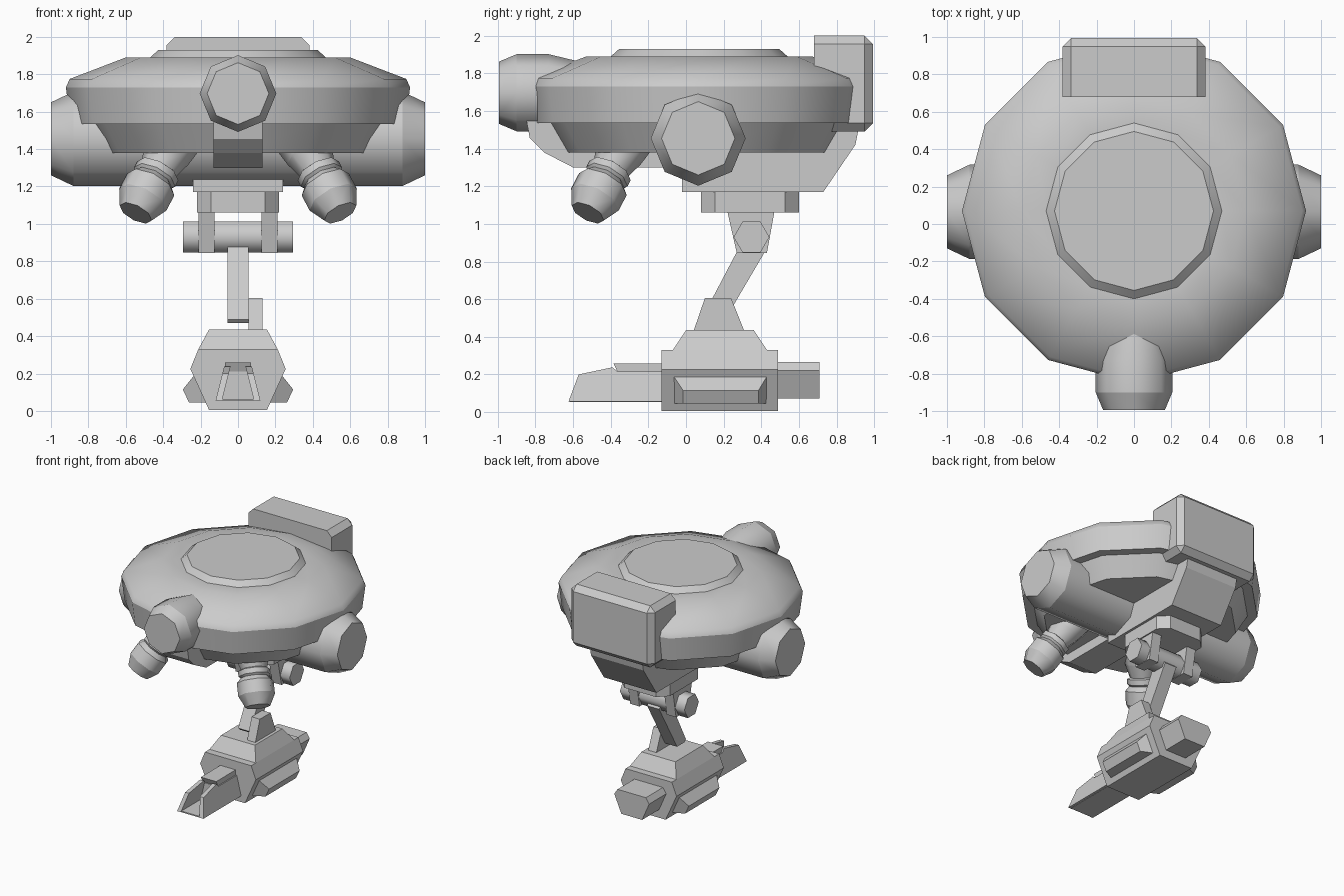
import bpy, bmesh, math
from mathutils import Vector, Matrix

if "Cube" in bpy.data.objects:
    bpy.data.objects.remove(bpy.data.objects["Cube"], do_unlink=True)

grey = bpy.data.materials.new("hull_grey")
grey.use_nodes = True
grey.diffuse_color = (0.6, 0.6, 0.6, 1)
grey.node_tree.nodes["Principled BSDF"].inputs["Base Color"].default_value = (0.6, 0.6, 0.6, 1)


def finish(name, bm):
    bmesh.ops.recalc_face_normals(bm, faces=bm.faces)
    mesh = bpy.data.meshes.new(name)
    bm.to_mesh(mesh)
    bm.free()
    mesh.materials.append(grey)
    obj = bpy.data.objects.new(name, mesh)
    bpy.context.collection.objects.link(obj)
    return obj


def loft(name, a, b):
    """Solid between two matching rings of points."""
    bm = bmesh.new()
    va = [bm.verts.new(p) for p in a]
    vb = [bm.verts.new(p) for p in b]
    n = len(va)
    bm.faces.new(va)
    bm.faces.new(vb[::-1])
    for i in range(n):
        j = (i + 1) % n
        bm.faces.new((va[i], vb[i], vb[j], va[j]))
    return finish(name, bm)


def slab_x(name, profile, x0, x1):
    """Side profile (y, z) extruded across x."""
    return loft(name, [(x0, y, z) for y, z in profile], [(x1, y, z) for y, z in profile])


def slab_y(name, profile, y0, y1):
    """Front profile (x, z) extruded along y."""
    return loft(name, [(x, y0, z) for x, z in profile], [(x, y1, z) for x, z in profile])


def lathe(name, rings, sides, origin, direction, soft=()):
    """Rings of (radius, distance) along an axis; rings in soft stay smooth."""
    turn = Vector(direction).to_track_quat('Z', 'Y').to_matrix().to_4x4()
    place = Matrix.Translation(origin) @ turn
    bm = bmesh.new()
    loops = []
    for r, h in rings:
        loops.append([bm.verts.new(place @ Vector((r * math.cos(math.tau * i / sides),
                                                   r * math.sin(math.tau * i / sides), h)))
                      for i in range(sides)])
    for a, b in zip(loops, loops[1:]):
        for i in range(sides):
            j = (i + 1) % sides
            bm.faces.new((a[i], a[j], b[j], b[i])).smooth = True
    bm.faces.new(loops[0])
    bm.faces.new(loops[-1])
    for k, ring in enumerate(loops):
        if k not in soft:
            for i in range(sides):
                bm.edges.get((ring[i], ring[(i + 1) % sides])).smooth = False
    return finish(name, bm)


def mirrored(points):
    """Right half of a front profile, bottom to top, completed on the left."""
    return points + [(-x, z) for x, z in reversed(points)]


# Saucer body
lathe("saucer_body",
      [(0.73, 1.38), (0.82, 1.535), (0.895, 1.535), (0.92, 1.73), (0.90, 1.775),
       (0.60, 1.89), (0.47, 1.89), (0.425, 1.93)],
      12, (0, 0.07, 0), (0, 0, 1), soft=(4, 5))

# Cross tube with a pod end on each side
lathe("cross_tube", [(0.195, -1.0), (0.252, -0.88), (0.252, 0.88), (0.195, 1.0)],
      8, (0, 0.065, 1.455), (1, 0, 0))

# Front eye barrel and the curved housing below it
lathe("front_barrel", [(0.165, 0.995), (0.205, 0.90), (0.205, 0.73), (0.14, 0.46)],
      8, (0, 0, 1.697), (0, -1, 0), soft=(2,))
slab_x("barrel_housing",
       [(-0.85, 1.56), (-0.83, 1.455), (-0.755, 1.38), (-0.6, 1.3), (0.0, 1.3), (0.0, 1.56)],
       -0.13, 0.13)

# Rear pack: every edge chamfered except those around its front face
bm = bmesh.new()
bmesh.ops.create_cube(bm, size=1, matrix=Matrix.Translation((0, 0.837, 1.745))
                      @ Matrix.Diagonal((0.764, 0.314, 0.51, 1)))
rear_edges = [e for e in bm.edges if max(v.co.y for v in e.verts) > 0.9]
bmesh.ops.bevel(bm, geom=rear_edges, offset=0.045, segments=1, affect='EDGES')
finish("rear_pack", bm)

# Belly block
slab_x("belly_block",
       [(-0.02, 1.17), (0.73, 1.17), (0.9, 1.42), (0.92, 1.52), (-0.02, 1.52)], -0.24, 0.24)

# Mount plate with cut corners
plate = [(0.22, 0.155), (0.22, 0.525), (0.145, 0.6), (-0.145, 0.6),
         (-0.22, 0.525), (-0.22, 0.155), (-0.145, 0.08), (0.145, 0.08)]
loft("mount_plate", [(x, y, 1.06) for x, y in plate], [(x, y, 1.172) for x, y in plate])

# Hinge pin, arm and lower lug
lathe("hinge_pin", [(0.095, -0.295), (0.095, 0.295)], 6, (0, 0.348, 0.93), (1, 0, 0))
slab_x("swing_arm",
       [(0.285, 0.88), (0.34, 0.97), (0.43, 0.87), (0.195, 0.47), (0.1, 0.47), (0.08, 0.49)],
       -0.055, 0.055)
slab_x("arm_lug", [(0.04, 0.43), (0.31, 0.43), (0.24, 0.605), (0.1, 0.605)], 0.055, 0.13)

# Lower gun body, top step and rear stub
slab_y("gun_body", mirrored([(0.155, 0.005), (0.255, 0.225), (0.212, 0.33)]), -0.13, 0.488)
loft("gun_top_step",
     [(-0.212, -0.07, 0.33), (0.212, -0.07, 0.33), (0.212, 0.43, 0.33), (-0.212, 0.43, 0.33)],
     [(-0.155, 0, 0.435), (0.155, 0, 0.435), (0.155, 0.36, 0.435), (-0.155, 0.36, 0.435)])
slab_y("gun_rear_stub", mirrored([(0.095, 0.072), (0.16, 0.22), (0.13, 0.265)]), 0.48, 0.71)

# Gun muzzle: floor, core and cap
slab_x("muzzle_floor", [(-0.62, 0.053), (-0.13, 0.053), (-0.13, 0.063), (-0.62, 0.063)],
       -0.1, 0.1)
slab_y("muzzle_core", mirrored([(0.088, 0.06), (0.05, 0.212)]), -0.37, -0.12)
slab_x("muzzle_cap", [(-0.36, 0.205), (-0.385, 0.258), (-0.12, 0.258), (-0.12, 0.205)],
       -0.07, 0.07)

prong = [(-0.13, 0.055), (-0.625, 0.055), (-0.57, 0.2), (-0.39, 0.238),
         (-0.365, 0.215), (-0.13, 0.215)]
for side, s in (("left", 1), ("right", -1)):
    # Hinge brackets
    slab_x(side + "_hinge_bracket",
           [(0.22, 1.065), (0.47, 1.065), (0.43, 0.845), (0.27, 0.845)], s * 0.125, s * 0.21)
    # Muzzle prongs leaning inward
    outer = [(s * (0.12 - 0.25 * (z - 0.055)), y, z) for y, z in prong]
    inner = [(x - s * 0.034, y, z) for x, y, z in outer]
    loft(side + "_muzzle_prong", outer, inner)
    # Tapered side cells on the gun body
    loft(side + "_gun_cell",
         [(s * 0.165, -0.065, 0.045), (s * 0.235, -0.065, 0.19),
          (s * 0.235, 0.43, 0.19), (s * 0.165, 0.43, 0.045)],
         [(s * 0.262, -0.015, 0.045), (s * 0.295, -0.015, 0.115),
          (s * 0.295, 0.385, 0.115), (s * 0.262, 0.385, 0.045)])
    # Angled thrusters under the front
    lathe(side + "_thruster",
          [(0.155, 0.0), (0.13, 0.16), (0.1, 0.26), (0.122, 0.27), (0.122, 0.31), (0.108, 0.325),
           (0.14, 0.36), (0.14, 0.46), (0.095, 0.55)],
          8, (s * 0.315, -0.29, 1.5), (s * 0.42, -0.42, -0.8))
